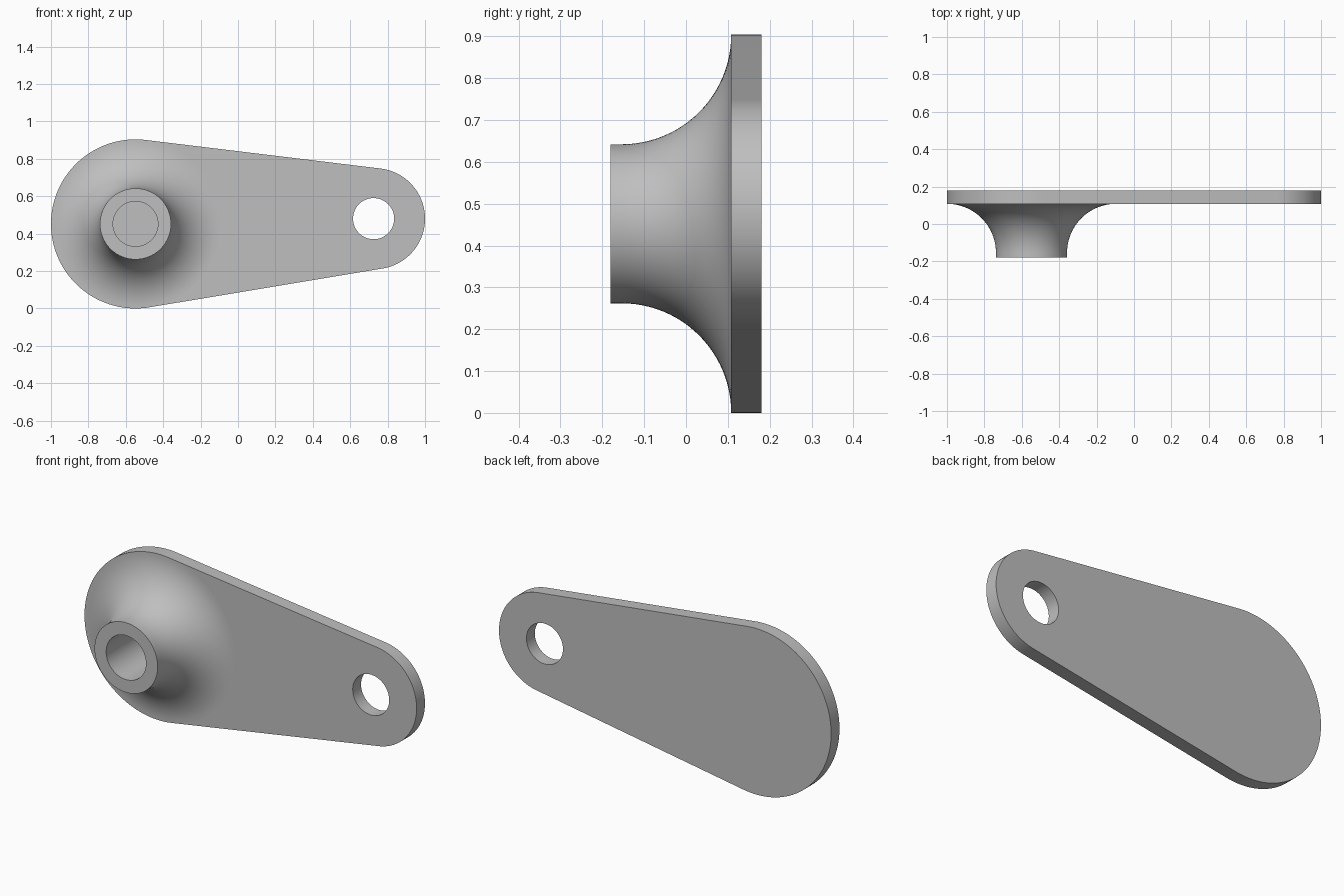
import bpy, bmesh
from math import pi, sin, cos, acos, atan2, hypot, radians
from mathutils import Vector

if "Cube" in bpy.data.objects:
    bpy.data.objects.remove(bpy.data.objects["Cube"], do_unlink=True)

# Main dimensions
BIG_X, BIG_Z, BIG_R = -0.548, 0.452, 0.452
END_X, END_Z, END_R = 0.73, 0.48, 0.27
HOLE_X, HOLE_R = 0.725, 0.11
FRONT, BACK, BOSS_TIP = 0.108, 0.18, -0.18
BOSS_R, BORE_R = 0.19, 0.12

grey = bpy.data.materials.new("plain_grey")
grey.use_nodes = True
colour = (0.52, 0.52, 0.52, 1)
grey.diffuse_color = colour
grey.node_tree.nodes["Principled BSDF"].inputs["Base Color"].default_value = colour


def arc(x, z, r, start, end, steps):
    """Points of an arc in the front plane of the plate."""
    angles = [start + (end - start) * i / steps for i in range(steps + 1)]
    return [Vector((x + r * cos(a), FRONT, z + r * sin(a))) for a in angles]


def add_loop(bm, points):
    verts = [bm.verts.new(p) for p in points]
    return [bm.edges.new((v, verts[i - 1])) for i, v in enumerate(verts)]


def finish(bm, name):
    bmesh.ops.recalc_face_normals(bm, faces=bm.faces[:])
    mesh = bpy.data.meshes.new(name)
    bm.to_mesh(mesh)
    bm.free()
    mesh.materials.append(grey)
    obj = bpy.data.objects.new(name, mesh)
    bpy.context.collection.objects.link(obj)
    bpy.ops.object.select_all(action='DESELECT')
    obj.select_set(True)
    bpy.context.view_layer.objects.active = obj
    bpy.ops.object.shade_smooth_by_angle(angle=radians(30))
    return obj


# Tapered plate: two round ends joined by tangent lines, with a through hole
dx, dz = END_X - BIG_X, END_Z - BIG_Z
tilt = atan2(dz, dx)
tangent = acos((BIG_R - END_R) / hypot(dx, dz))
outline = arc(BIG_X, BIG_Z, BIG_R, tilt + tangent, tilt + 2 * pi - tangent, 72)
outline += arc(END_X, END_Z, END_R, tilt - tangent, tilt + tangent, 48)
bm = bmesh.new()
edges = add_loop(bm, outline)
edges += add_loop(bm, arc(HOLE_X, END_Z, HOLE_R, 0, 2 * pi, 48)[:-1])
bmesh.ops.triangle_fill(bm, edges=edges, use_beauty=True, normal=(0, -1, 0))
extruded = bmesh.ops.extrude_face_region(bm, geom=bm.faces[:], use_keep_orig=True)
back = [g for g in extruded["geom"] if isinstance(g, bmesh.types.BMVert)]
bmesh.ops.translate(bm, verts=back, vec=(0, BACK - FRONT, 0))
finish(bm, "plate")

# Flared boss with a blind bore, turned about its own axis
flare = BIG_R - BOSS_R
profile = [(BORE_R, FRONT), (BORE_R, BOSS_TIP), (BOSS_R, BOSS_TIP)]
for i in range(25):
    a = i / 24 * pi / 2
    profile.append((BIG_R - flare * cos(a), FRONT - flare + flare * sin(a)))
bm = bmesh.new()
verts = [bm.verts.new((BIG_X + r, y, BIG_Z)) for r, y in profile]
edges = [bm.edges.new(pair) for pair in zip(verts, verts[1:])]
bmesh.ops.spin(bm, geom=verts + edges, cent=(BIG_X, 0, BIG_Z), axis=(0, 1, 0),
               angle=2 * pi, steps=96, use_merge=True)
bmesh.ops.remove_doubles(bm, verts=bm.verts[:], dist=0.0001)
finish(bm, "flared_boss")
